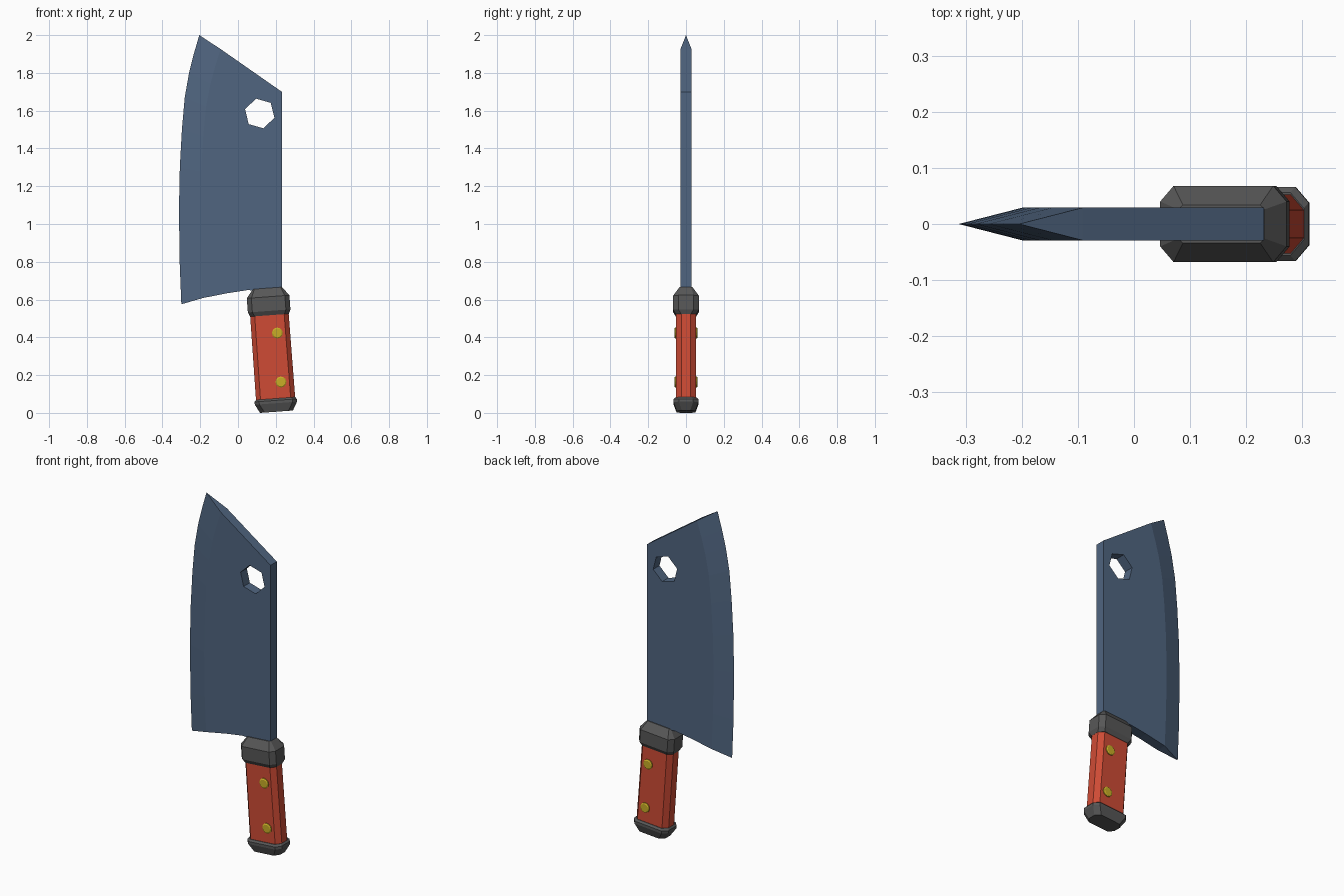
import bpy, bmesh, math

if "Cube" in bpy.data.objects:
    bpy.data.objects.remove(bpy.data.objects["Cube"])

def material(name, rgb):
    m = bpy.data.materials.new(name)
    m.diffuse_color = (*rgb, 1)
    m.use_nodes = True
    m.node_tree.nodes["Principled BSDF"].inputs["Base Color"].default_value = m.diffuse_color
    return m

STEEL = material("blue steel", (0.08, 0.13, 0.215))
RED = material("red grip", (0.62, 0.07, 0.035))
GREY = material("dark grey metal", (0.095, 0.095, 0.095))
GOLD = material("brass", (0.58, 0.42, 0.02))

def make_object(name, verts, faces, mat):
    bm = bmesh.new()
    vs = [bm.verts.new(v) for v in verts]
    for f in faces:
        bm.faces.new([vs[i] for i in f])
    bmesh.ops.recalc_face_normals(bm, faces=bm.faces)
    mesh = bpy.data.meshes.new(name)
    bm.to_mesh(mesh)
    bm.free()
    mesh.materials.append(mat)
    ob = bpy.data.objects.new(name, mesh)
    bpy.context.collection.objects.link(ob)
    return ob

def loft(name, rings, mat):
    """Skin a stack of equal-sized rings and cap both ends."""
    n, last = len(rings[0]), (len(rings) - 1) * len(rings[0])
    faces = [(r * n + i, r * n + (i + 1) % n, (r + 1) * n + (i + 1) % n, (r + 1) * n + i)
             for r in range(len(rings) - 1) for i in range(n)]
    faces += [tuple(range(n)), tuple(range(last, last + n))]
    return make_object(name, [p for ring in rings for p in ring], faces, mat)

def octagon(z, hx, hy, cx=0.024, cy=0.028):
    """Rectangle with chamfered corners at height z."""
    return [(hx, hy - cy, z), (hx - cx, hy, z), (cx - hx, hy, z), (-hx, hy - cy, z),
            (-hx, cy - hy, z), (cx - hx, -hy, z), (hx - cx, -hy, z), (hx, cy - hy, z)]

def disc(x, y, z, r, n, start=0):
    return [(x + r * math.cos(start + math.tau * i / n), y,
             z + r * math.sin(start + math.tau * i / n)) for i in range(n)]

# Blade: curved cutting edge, ground bevel, flat body
T = 0.029
edge = [(-0.30, 0.575), (-0.309, 0.8), (-0.3125, 1.08), (-0.308, 1.3), (-0.297, 1.5),
        (-0.282, 1.67), (-0.259, 1.8), (-0.234, 1.9), (-0.205, 2.0)]
z0, z1 = 0.608, 1.926
bevel = [(x + 0.113, z0 + (z - 0.575) / 1.425 * (z1 - z0)) for x, z in edge]
body = bevel + [(0.232, 1.70), (0.232, 0.64), (0.05, 0.65), (-0.06, 0.633)]
ne, nb = len(edge), len(body)
verts = [(x, 0, z) for x, z in edge]
verts += [(x, s * T, z) for s in (-1, 1) for x, z in body]
F, B = ne, ne + nb
faces = [tuple(range(F, F + nb)), tuple(range(B, B + nb))]
for side in (F, B):
    faces += [(i, i + 1, side + i + 1, side + i) for i in range(ne - 1)]
faces += [(F + i, F + (i + 1) % nb, B + (i + 1) % nb, B + i) for i in range(ne - 1, nb)]
faces += [(0, F, B), (ne - 1, F + ne - 1, B + ne - 1)]
blade = make_object("blade", verts, faces, STEEL)

# Hexagonal hanging hole
cutter = loft("hole_cutter", [disc(0.115, y, 1.585, 0.081, 6, math.radians(44))
                              for y in (-0.1, 0.1)], STEEL)
cutter.hide_render = True
cutter.hide_set(True)
cut = blade.modifiers.new("hole", 'BOOLEAN')
cut.operation, cut.solver, cut.object = 'DIFFERENCE', 'EXACT', cutter

# Handle parts, built upright and then tilted together
handle = [
    loft("pommel", [octagon(0, 0.087, 0.05), octagon(0.045, 0.112, 0.066),
                    octagon(0.06, 0.112, 0.066), octagon(0.07, 0.104, 0.056)], GREY),
    loft("grip", [octagon(0.06, 0.104, 0.053), octagon(0.53, 0.102, 0.053)], RED),
    loft("collar", [octagon(0.512, 0.103, 0.055), octagon(0.535, 0.113, 0.068),
                    octagon(0.61, 0.113, 0.068), octagon(0.656, 0.077, 0.034, 0.008, 0.008)], GREY),
]
for name, z in (("lower_rivet", 0.155), ("upper_rivet", 0.415)):
    handle.append(loft(name, [disc(0.035, y, z, r, 12) for y, r in
                              ((-0.062, 0.023), (-0.058, 0.029), (0.058, 0.029), (0.062, 0.023))], GOLD))
for part in handle:
    part.location = (0.204, 0, 0.0063)
    part.rotation_euler = (0, math.radians(-4.2), 0)
